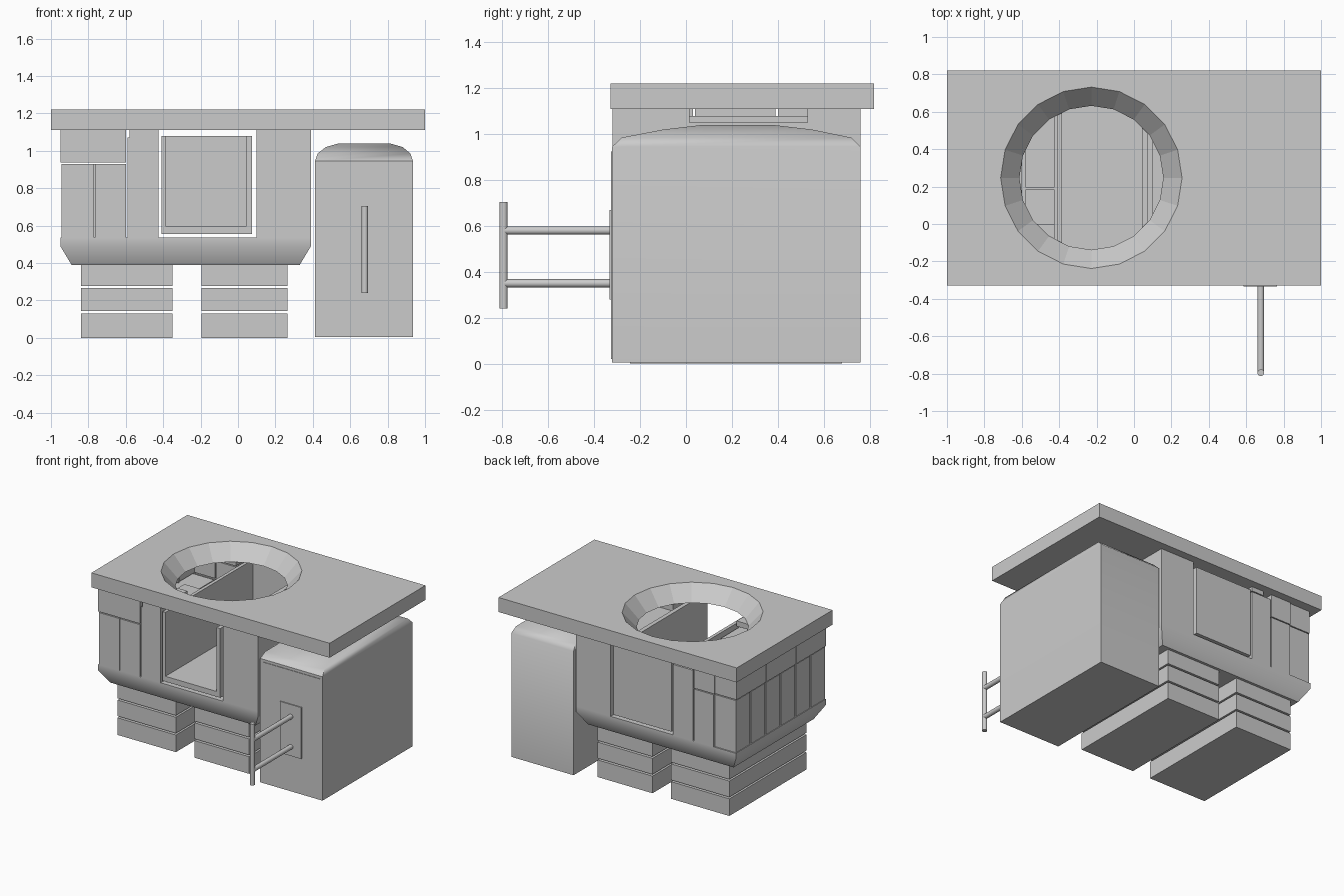
import bpy, bmesh, math
from mathutils import Matrix, Vector

if "Cube" in bpy.data.objects:
    bpy.data.objects.remove(bpy.data.objects["Cube"])


def finish(name, bm, smooth=False):
    bmesh.ops.recalc_face_normals(bm, faces=bm.faces)
    me = bpy.data.meshes.new(name)
    bm.to_mesh(me)
    bm.free()
    ob = bpy.data.objects.new(name, me)
    bpy.context.collection.objects.link(ob)
    if smooth:
        bpy.ops.object.select_all(action='DESELECT')
        bpy.context.view_layer.objects.active = ob
        ob.select_set(True)
        bpy.ops.object.shade_smooth_by_angle(angle=math.radians(45))
    return ob


def box(name, x0, x1, y0, y1, z0, z1):
    bm = bmesh.new()
    m = Matrix.Translation(((x0 + x1) / 2, (y0 + y1) / 2, (z0 + z1) / 2))
    bmesh.ops.create_cube(bm, size=1, matrix=m @ Matrix.Diagonal((x1 - x0, y1 - y0, z1 - z0, 1)))
    return finish(name, bm)


def loft(name, rings, smooth=True):
    """Stack of rectangles (x0, x1, y0, y1, z), capped at both ends."""
    bm = bmesh.new()
    loops = [[bm.verts.new(p) for p in ((a, c, z), (b, c, z), (b, d, z), (a, d, z))]
             for a, b, c, d, z in rings]
    for lo, hi in zip(loops, loops[1:]):
        for i in range(4):
            j = (i + 1) % 4
            bm.faces.new((lo[i], lo[j], hi[j], hi[i]))
    bm.faces.new(loops[0])
    bm.faces.new(loops[-1])
    return finish(name, bm, smooth)


def extrude_x(name, pts, x0, x1):
    """Profile of (y, z) points pushed from x0 to x1."""
    bm = bmesh.new()
    f = bm.faces.new([bm.verts.new((x0, y, z)) for y, z in pts])
    r = bmesh.ops.extrude_face_region(bm, geom=[f])
    bmesh.ops.translate(bm, vec=(x1 - x0, 0, 0),
                        verts=[v for v in r['geom'] if isinstance(v, bmesh.types.BMVert)])
    return finish(name, bm)


def rod(name, p, q, r):
    p, q = Vector(p), Vector(q)
    rot = (q - p).to_track_quat('Z', 'Y').to_matrix().to_4x4()
    bm = bmesh.new()
    bmesh.ops.create_cone(bm, cap_ends=True, segments=16, radius1=r, radius2=r,
                          depth=(q - p).length, matrix=Matrix.Translation((p + q) / 2) @ rot)
    return finish(name, bm, True)


# Worktop with conical round hole
top = box("worktop", -1, 1, -0.33, 0.82, 1.11, 1.22)
bm = bmesh.new()
bmesh.ops.create_cone(bm, cap_ends=True, segments=20, radius1=0.285, radius2=0.585,
                      depth=0.33, matrix=Matrix.Translation((-0.228, 0.247, 1.165)))
cutter = finish("hole_cutter", bm)
cutter.hide_render = True
mod = top.modifiers.new("hole", 'BOOLEAN')
mod.operation = 'DIFFERENCE'
mod.solver = 'EXACT'
mod.object = cutter
bpy.context.view_layer.objects.active = top
bpy.ops.object.modifier_apply(modifier=mod.name)
bpy.data.objects.remove(cutter)

# Hearth base with sloped underside
loft("hearth_base", [(-0.89, 0.33, -0.26, 0.70, 0.39), (-0.95, 0.39, -0.32, 0.76, 0.49),
                     (-0.95, 0.39, -0.32, 0.76, 0.535)])

# Two layered legs
for side, x0, x1 in (("left", -0.84, -0.35), ("right", -0.195, 0.265)):
    for i, (z0, z1) in enumerate(((0.0, 0.13), (0.143, 0.265), (0.278, 0.395))):
        box(f"{side}_leg_block_{i}", x0, x1, -0.245, 0.68, z0, z1)

# Right wall, notched at the top
extrude_x("right_wall", [(-0.32, 0.53), (0.76, 0.53), (0.76, 1.11), (0.53, 1.11), (0.53, 1.05),
                         (0.015, 1.05), (0.015, 1.11), (-0.32, 1.11)], 0.1, 0.39)

# Left wall: upright bricks along the end, longer bricks on top
GAP = 0.01
for i in range(6):
    y = -0.32 + i * 0.18
    box(f"end_brick_{i}", -0.945, -0.77, y, y + 0.18 - GAP, 0.53, 0.93)
for i in range(3):
    y = -0.32 + i * 0.36
    box(f"top_brick_{i}", -0.95, -0.77, y, y + 0.36 - GAP, 0.937, 1.11)
for side, y0, y1 in (("front", -0.32, -0.14), ("back", 0.58, 0.76)):
    box(f"{side}_brick", -0.77 + GAP / 2, -0.60, y0, y1, 0.53, 0.93)
    box(f"{side}_top_brick", -0.77, -0.60, y0, y1, 0.937, 1.11)
    box(f"{side}_jamb_brick", -0.59, -0.425, y0, y1, 0.53, 1.07)
box("front_jamb_cap", -0.58, -0.425, -0.32, 0.0, 1.07, 1.11)
box("back_jamb_cap", -0.53, -0.425, 0.58, 0.76, 1.077, 1.11)
box("inner_infill", -0.77, -0.60, -0.13, 0.57, 0.53, 0.93)
box("inner_jamb", -0.58, -0.425, -0.14, 0.185, 0.53, 1.05)
box("inner_jamb_back", -0.58, -0.425, 0.195, 0.58, 0.53, 0.93)

# Fire box: open at front and top
box("firebox_floor", -0.41, 0.075, -0.32, 0.76, 0.555, 0.595)
box("firebox_left", -0.41, -0.385, -0.32, 0.76, 0.595, 1.08)
box("firebox_right", 0.043, 0.075, -0.32, 0.76, 0.595, 1.08)
box("firebox_back", -0.385, 0.043, 0.73, 0.76, 0.595, 1.08)

# Cabinet with domed lid
loft("cabinet", [(0.412, 0.935, -0.322, 0.76, 0.005), (0.412, 0.935, -0.322, 0.76, 0.945),
                 (0.425, 0.922, -0.28, 0.72, 0.985), (0.47, 0.88, -0.1, 0.55, 1.02),
                 (0.54, 0.81, 0.07, 0.38, 1.04)])
box("cabinet_door", 0.435, 0.92, -0.326, -0.31, 0.02, 0.925)
box("handle_plate", 0.585, 0.765, -0.334, -0.32, 0.28, 0.67)

# Handle
rod("handle_bar", (0.678, -0.795, 0.24), (0.678, -0.795, 0.705), 0.018)
for n, z in (("lower", 0.35), ("upper", 0.58)):
    rod(f"{n}_handle_post", (0.678, -0.795, z), (0.678, -0.32, z), 0.018)
